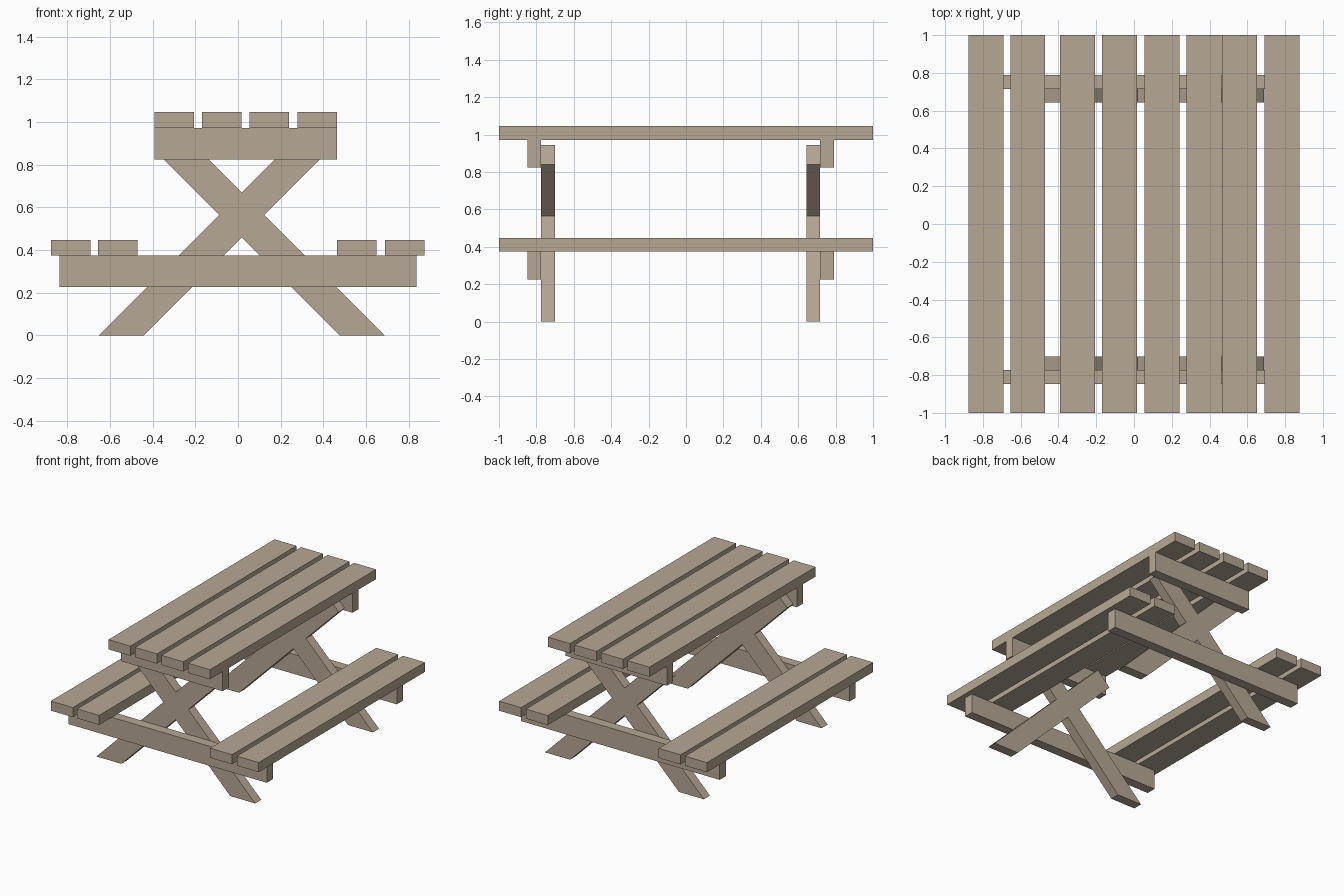
import bpy
import bmesh
from mathutils import Vector

cube = bpy.data.objects.get("Cube")
if cube:
    bpy.data.objects.remove(cube, do_unlink=True)

# Weathered timber
wood = bpy.data.materials.new("weathered_wood")
wood.use_nodes = True
colour = (0.47, 0.39, 0.30, 1)
wood.diffuse_color = colour
wood.node_tree.nodes["Principled BSDF"].inputs["Base Color"].default_value = colour


def board(name, outline, y0, y1):
    """Extrude an x/z outline from y0 to y1."""
    bm = bmesh.new()
    face = bm.faces.new([bm.verts.new((x, y0, z)) for x, z in outline])
    ext = bmesh.ops.extrude_face_region(bm, geom=[face])
    verts = [v for v in ext["geom"] if isinstance(v, bmesh.types.BMVert)]
    bmesh.ops.translate(bm, verts=verts, vec=Vector((0, y1 - y0, 0)))
    bmesh.ops.recalc_face_normals(bm, faces=bm.faces)
    mesh = bpy.data.meshes.new(name)
    bm.to_mesh(mesh)
    bm.free()
    mesh.materials.append(wood)
    obj = bpy.data.objects.new(name, mesh)
    bpy.context.collection.objects.link(obj)


def rect(x0, x1, z0, z1):
    return [(x0, z0), (x1, z0), (x1, z1), (x0, z1)]


PLANK = 0.185
AXIS = 0.0175  # centre line of the crossed legs

# Table top planks
for i in range(4):
    x = -0.392 + i * 0.2235
    board(f"table_plank_{i + 1}", rect(x, x + PLANK, 0.972, 1.046), -1, 1)

# Bench planks
for side, starts in (("right", (-0.877, -0.655)), ("left", (0.465, 0.69))):
    for i, x in enumerate(starts):
        board(f"{side}_bench_plank_{i + 1}", rect(x, x + PLANK, 0.375, 0.448), -1, 1)

# Leg with level foot and square-cut top, leaning 45 degrees
leg = [(-0.652, 0), (-0.442, 0), (0.398, 0.84), (0.293, 0.945)]
mirrored_leg = [(2 * AXIS - x, z) for x, z in leg]

# End frames
for end, beam_y, leg_y in (("front", -0.848, -0.774), ("back", 0.716, 0.643)):
    board(f"{end}_bench_beam", rect(-0.837, 0.837, 0.226, 0.375), beam_y, beam_y + 0.074)
    board(f"{end}_table_beam", rect(-0.392, 0.464, 0.824, 0.972), beam_y, beam_y + 0.074)
    board(f"{end}_leg_rising_left", leg, leg_y, leg_y + 0.073)
    board(f"{end}_leg_rising_right", mirrored_leg, leg_y, leg_y + 0.073)
